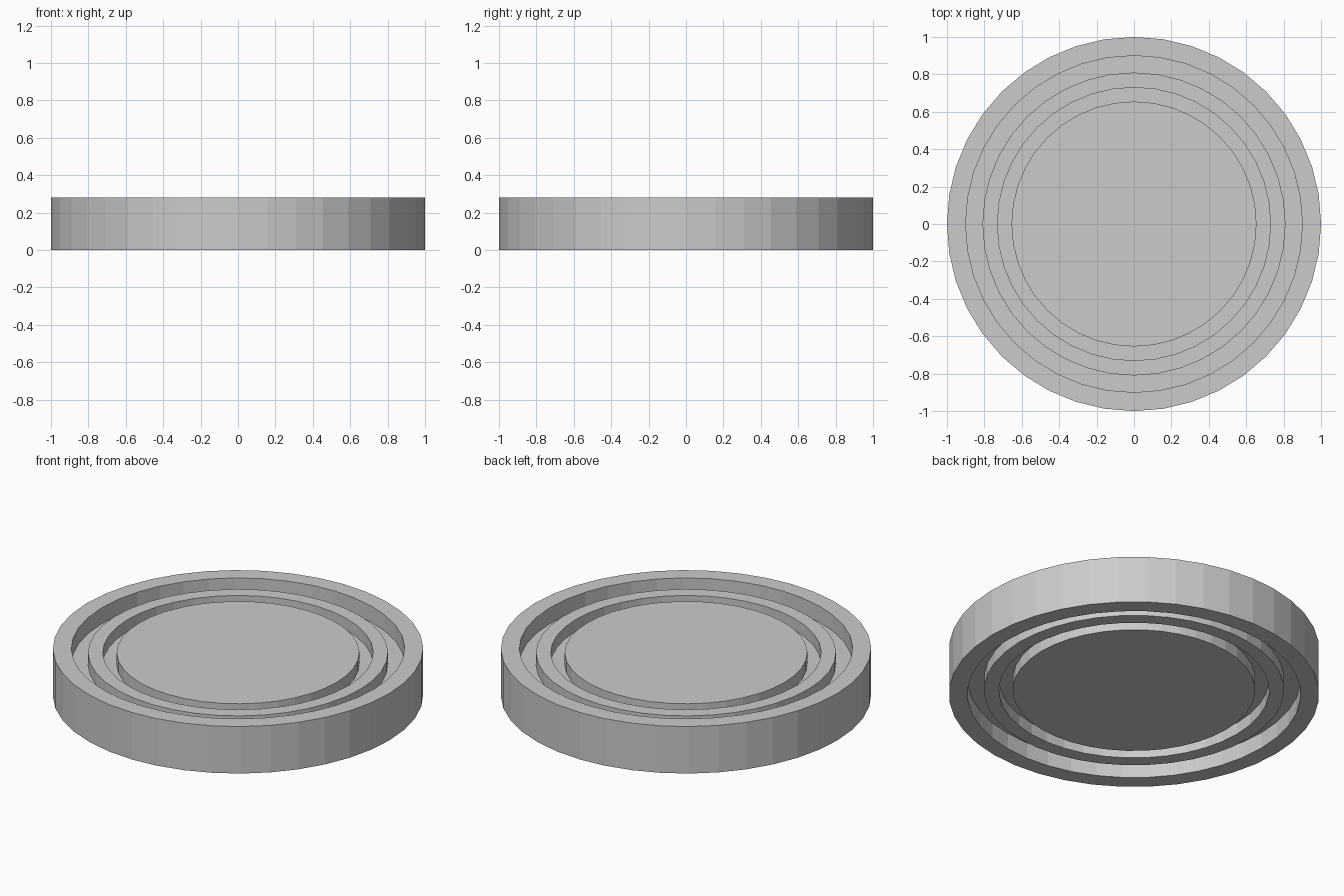
import bpy, bmesh
from math import cos, sin, pi

if "Cube" in bpy.data.objects:
    bpy.data.objects.remove(bpy.data.objects["Cube"])

SIDES = 40
HEIGHT = 0.28
RAISED = 0.255   # top of the inner rib and the centre disc
FLOOR = 0.185    # floor of the grooves

# Upper half of the cross-section, from the centre disc out to the rim
upper = [(0.655, RAISED), (0.655, FLOOR), (0.73, FLOOR), (0.73, RAISED),
         (0.81, RAISED), (0.81, FLOOR), (0.90, FLOOR), (0.90, HEIGHT),
         (1.0, HEIGHT)]
# The underside mirrors the top
profile = upper + [(r, HEIGHT - z) for r, z in reversed(upper)]


def lathe(name, points):
    """Revolve a profile about z and close both ends with flat caps."""
    bm = bmesh.new()
    rings = [[bm.verts.new((r * cos(2 * pi * i / SIDES),
                            r * sin(2 * pi * i / SIDES), z))
              for i in range(SIDES)] for r, z in points]
    for a, b in zip(rings, rings[1:]):
        for i in range(SIDES):
            j = (i + 1) % SIDES
            bm.faces.new((a[i], b[i], b[j], a[j]))
    bm.faces.new(rings[0])
    bm.faces.new(rings[-1][::-1])
    bmesh.ops.recalc_face_normals(bm, faces=bm.faces)
    mesh = bpy.data.meshes.new(name)
    bm.to_mesh(mesh)
    bm.free()
    obj = bpy.data.objects.new(name, mesh)
    bpy.context.collection.objects.link(obj)
    return obj


# Round disc with a raised rim and grooves on both faces
lathe("grooved_disc", profile)
